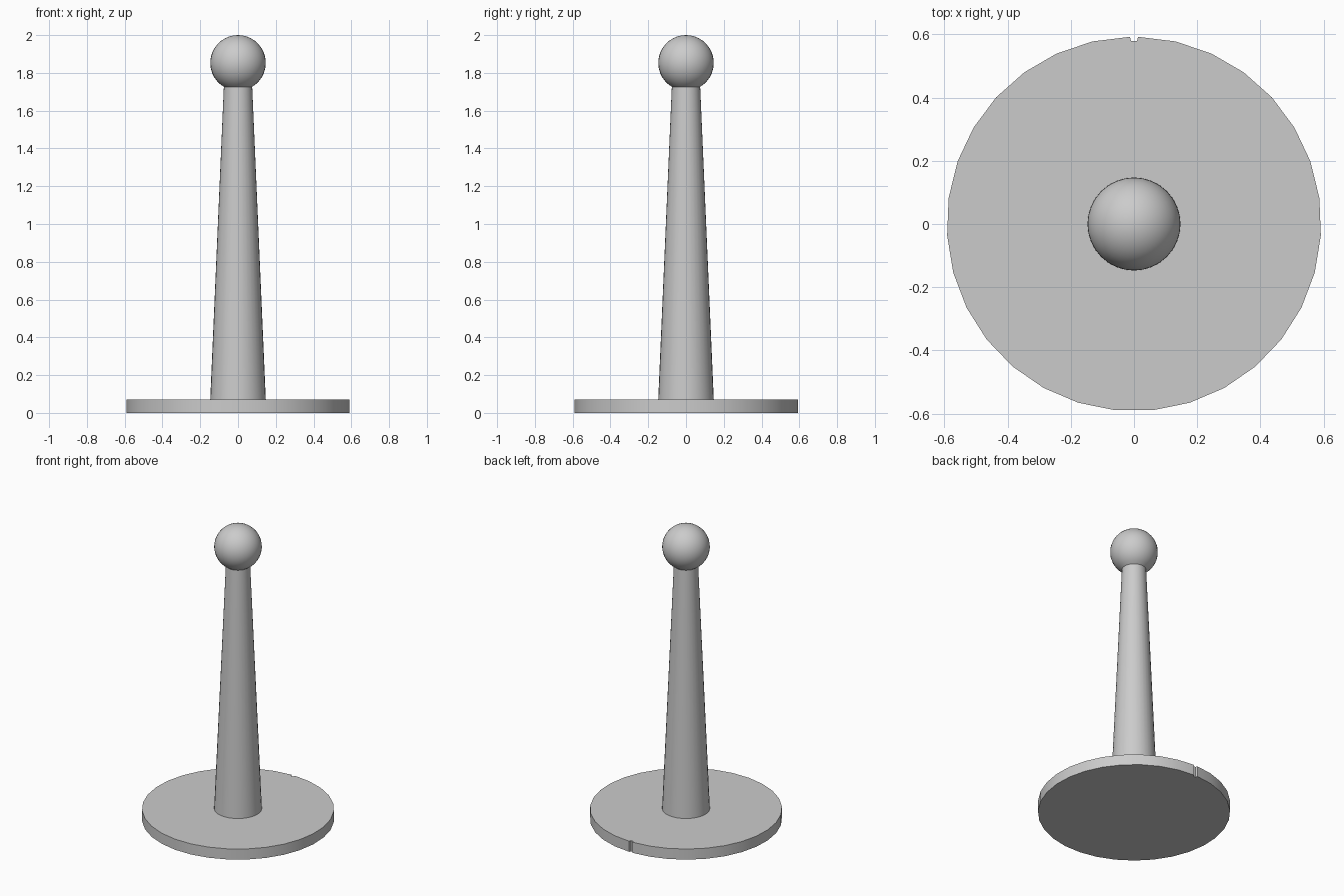
import bpy, bmesh
from math import radians, degrees, sin, cos, asin, tau
from mathutils import Vector

cube = bpy.data.objects.get("Cube")
if cube:
    bpy.data.objects.remove(cube)

grey = bpy.data.materials.new("light_grey")
grey.use_nodes = True
COLOUR = (0.6, 0.6, 0.6, 1)
grey.diffuse_color = COLOUR
grey.node_tree.nodes["Principled BSDF"].inputs["Base Color"].default_value = COLOUR

BASE_R, BASE_H = 0.592, 0.072
BALL_R, BALL_Z = 0.147, 1.853
NECK_R = 0.075
SIDES = 32


def finish(name, bm):
    """Turn a bmesh into a smooth-shaded object with sharp rims."""
    bmesh.ops.remove_doubles(bm, verts=bm.verts, dist=1e-5)
    bmesh.ops.recalc_face_normals(bm, faces=bm.faces)
    mesh = bpy.data.meshes.new(name)
    bm.to_mesh(mesh)
    bm.free()
    mesh.materials.append(grey)
    obj = bpy.data.objects.new(name, mesh)
    bpy.context.collection.objects.link(obj)
    bpy.ops.object.select_all(action='DESELECT')
    obj.select_set(True)
    bpy.context.view_layer.objects.active = obj
    bpy.ops.object.shade_smooth_by_angle(angle=radians(30))
    return obj


def lathe(name, profile):
    """Revolve (radius, height) points around the z axis."""
    bm = bmesh.new()
    verts = [bm.verts.new((r, 0, z)) for r, z in profile]
    edges = [bm.edges.new(pair) for pair in zip(verts, verts[1:])]
    bmesh.ops.spin(bm, geom=verts + edges, cent=(0, 0, 0), axis=(0, 0, 1),
                   angle=tau, steps=SIDES, use_merge=False)
    return finish(name, bm)


# Round base plate with a small notch in the back rim
notch_half, notch_depth = 0.013, 0.014
start = asin(notch_half / BASE_R)
step = (tau - 2 * start) / 31
outline = [(BASE_R * sin(start + i * step), BASE_R * cos(start + i * step))
           for i in range(32)]
outline += [(-0.009, BASE_R - notch_depth), (0.009, BASE_R - notch_depth)]
bm = bmesh.new()
bottom = bm.faces.new([bm.verts.new((x, y, 0)) for x, y in outline])
top = bmesh.ops.extrude_face_region(bm, geom=[bottom], use_keep_orig=True)
bmesh.ops.translate(bm, vec=Vector((0, 0, BASE_H)),
                    verts=[v for v in top["geom"] if isinstance(v, bmesh.types.BMVert)])
finish("base_plate", bm)

# Tapered post, meeting the ball where its surface is as wide as the neck
neck_angle = asin(NECK_R / BALL_R)
neck_z = BALL_Z - BALL_R * cos(neck_angle)
lathe("tapered_post", [(0.147, BASE_H), (NECK_R, neck_z)])

# Ball on top, trimmed at the neck
RINGS = 16
arc = [neck_angle + (tau / 2 - neck_angle) * i / RINGS for i in range(RINGS + 1)]
lathe("top_ball", [(BALL_R * sin(a), BALL_Z - BALL_R * cos(a)) for a in arc])
